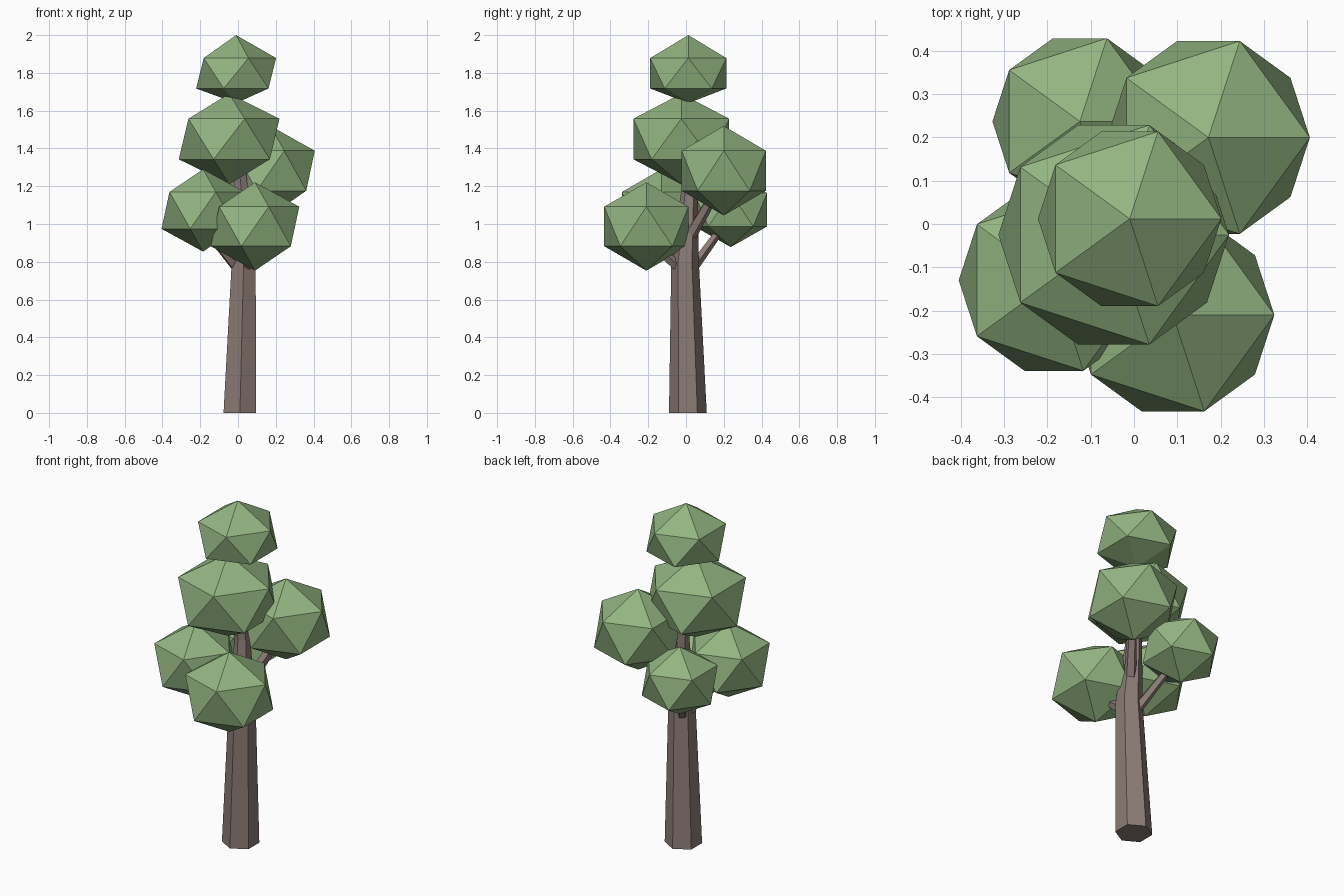
import bpy, bmesh, math
from mathutils import Vector

if "Cube" in bpy.data.objects:
    bpy.data.objects.remove(bpy.data.objects["Cube"])


def material(name, color):
    m = bpy.data.materials.new(name)
    m.diffuse_color = (*color, 1)
    m.use_nodes = True
    m.node_tree.nodes["Principled BSDF"].inputs["Base Color"].default_value = m.diffuse_color
    return m


BARK = material("bark", (0.26, 0.20, 0.18))
LEAF = material("leaf", (0.29, 0.46, 0.22))


def finish(name, bm, mat):
    bmesh.ops.recalc_face_normals(bm, faces=bm.faces[:])
    me = bpy.data.meshes.new(name)
    bm.to_mesh(me)
    bm.free()
    me.materials.append(mat)
    ob = bpy.data.objects.new(name, me)
    bpy.context.collection.objects.link(ob)
    return ob


def limb(name, stations, sides, flat=False):
    """Tapered tube through (point, radius) stations; flat keeps rings level."""
    bm = bmesh.new()
    axis = Vector(stations[-1][0]) - Vector(stations[0][0])
    quat = Vector((0, 0, 1)).rotation_difference(axis)
    rings = []
    for p, r in stations:
        ring = []
        for i in range(sides):
            a = math.pi / 2 + math.tau * i / sides
            off = Vector((r * math.cos(a), r * math.sin(a), 0))
            ring.append(bm.verts.new(Vector(p) + (off if flat else quat @ off)))
        rings.append(ring)
    for lo, hi in zip(rings, rings[1:]):
        for i in range(sides):
            j = (i + 1) % sides
            bm.faces.new((lo[i], lo[j], hi[j], hi[i]))
    bm.faces.new(rings[0][::-1])
    bm.faces.new(rings[-1])
    return finish(name, bm, BARK)


def clump(name, center, r, rz, sag=0.0):
    """Squashed icosahedron of leaves; sag lowers the two middle rings."""
    bm = bmesh.new()
    bmesh.ops.create_icosphere(bm, subdivisions=1, radius=1)
    for v in bm.verts:
        drop = sag if abs(v.co.z) < 0.9 else 0
        v.co = Vector(center) + Vector((v.co.x * r, v.co.y * r, v.co.z * rz - drop))
    return finish(name, bm, LEAF)


# Six-sided leaning trunk
limb("trunk", [((0.01, 0.01, 0), 0.1), ((0.03, -0.005, 0.8), 0.073),
               ((0.015, 0.02, 1.2), 0.042), ((-0.01, 0.01, 1.5), 0.03)], 6, flat=True)

# Branches reaching into the side clumps
limb("branch_back_right", [((0.03, 0.0, 0.9), 0.036), ((0.16, 0.18, 1.21), 0.024)], 5)
limb("branch_back_left", [((0.02, 0.0, 0.72), 0.03), ((-0.11, 0.22, 1.02), 0.02)], 5)
limb("branch_front_left", [((0.02, 0.0, 0.74), 0.032), ((-0.17, -0.12, 0.97), 0.022)], 5)
limb("branch_front_right", [((0.03, 0.0, 0.74), 0.032), ((0.09, -0.19, 0.9), 0.024)], 5)

# Leaf clumps
clump("leaves_top", (-0.01, 0.012, 1.82), 0.237, 0.18, 0.022)
clump("leaves_upper", (-0.047, -0.025, 1.45), 0.298, 0.24)
clump("leaves_back_right", (0.172, 0.2, 1.282), 0.262, 0.237)
clump("leaves_front_left", (-0.185, -0.13, 1.072), 0.246, 0.218)
clump("leaves_front_right", (0.09, -0.21, 0.987), 0.262, 0.234)
clump("leaves_back_left", (-0.125, 0.237, 1.075), 0.226, 0.197)
